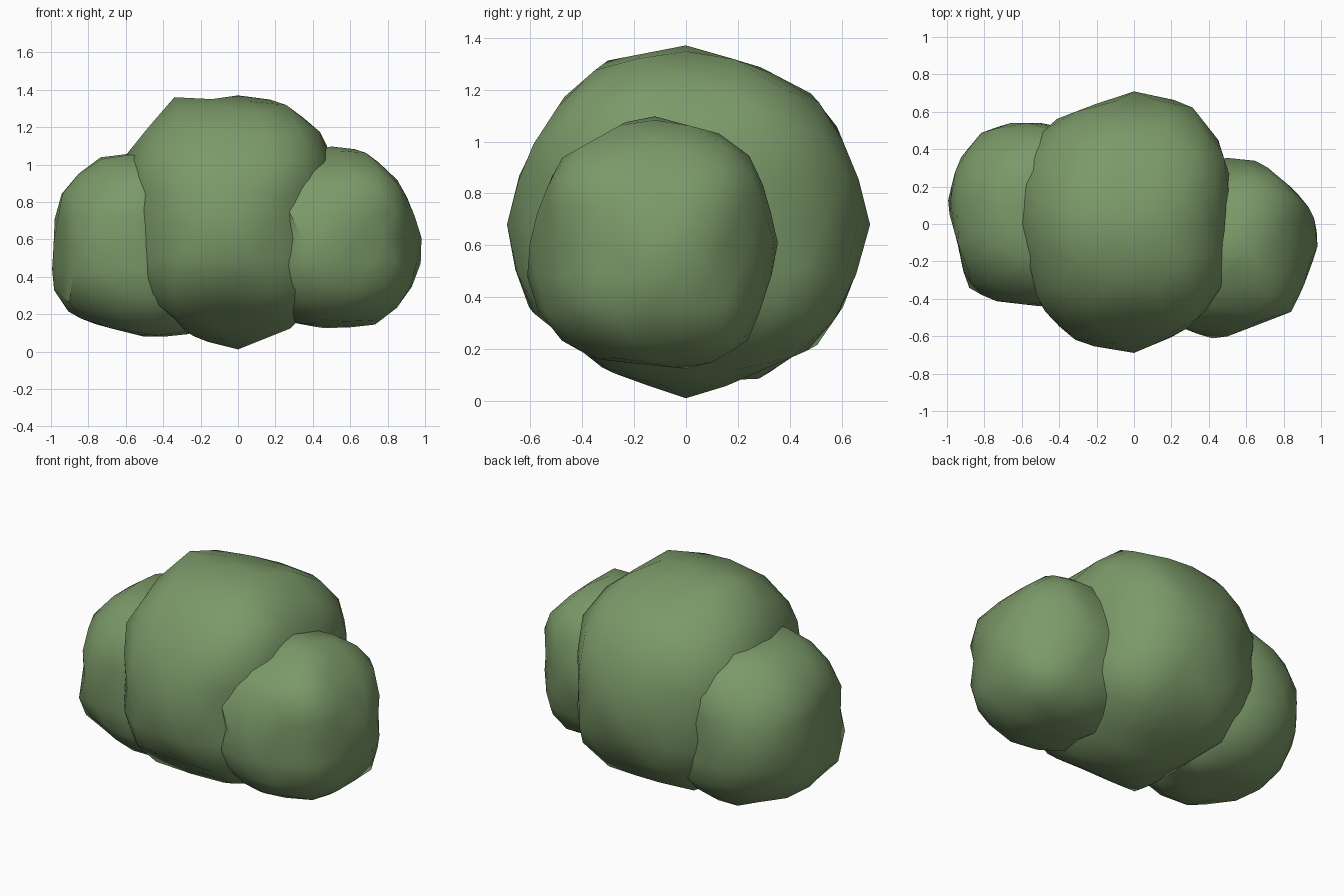
import bpy, bmesh, math
from mathutils import Vector

leaf = bpy.data.materials.new("leaf_green")
leaf.diffuse_color = (0.20, 0.32, 0.14, 1)


def reach(outline, c, d):
    """Distance from c along 2D direction d to a closed outline."""
    best = 0
    for p, q in zip(outline, outline[1:] + outline[:1]):
        a = Vector(p) - c
        e = Vector(q) - Vector(p)
        den = d.x * e.y - d.y * e.x
        if abs(den) < 1e-9:
            continue
        t = (a.x * e.y - a.y * e.x) / den
        s = (a.x * d.y - a.y * d.x) / den
        if t > 0 and -1e-6 <= s <= 1 + 1e-6:
            best = max(best, t)
    return best or 9


def clump(name, centre, limit, profiles, bumps=()):
    """Ico sphere trimmed to its outlines; bumps are points that stick out past the limit."""
    c = Vector(centre)
    bm = bmesh.new()
    bmesh.ops.create_icosphere(bm, subdivisions=3, radius=1)
    for v in bm.verts:
        d = v.co.normalized()
        r = limit
        for b in bumps:
            off = Vector(b) - c
            if d.dot(off.normalized()) > 0.97:
                r = max(r, off.length)
        for (i, j), outline in profiles.items():
            d2 = Vector((d[i], d[j]))
            if d2.length > 0.05:
                r = min(r, reach(outline, Vector((c[i], c[j])), d2))
        v.co = c + d * r
    me = bpy.data.meshes.new(name)
    bm.to_mesh(me)
    bm.free()
    me.materials.append(leaf)
    ob = bpy.data.objects.new(name, me)
    bpy.context.collection.objects.link(ob)
    bpy.ops.object.select_all(action='DESELECT')
    ob.select_set(True)
    bpy.context.view_layer.objects.active = ob
    bpy.ops.object.shade_smooth_by_angle(angle=math.radians(35))


FRONT, SIDE, TOP = (0, 2), (1, 2), (0, 1)

# Large middle clump
clump("middle_foliage", (0, 0, 0.68), 0.72, {
    FRONT: [(-0.03, 0), (0.32, 0.14), (0.52, 0.4), (0.57, 0.7), (0.49, 1.07), (0.43, 1.19),
            (0.23, 1.34), (0, 1.37), (-0.35, 1.36), (-0.6, 1.05), (-0.61, 0.7), (-0.5, 0.3), (-0.28, 0.1)],
    SIDE: [(0.02, 0), (0.5, 0.21), (0.63, 0.4), (0.72, 0.72), (0.58, 1.06), (0.49, 1.18), (0.28, 1.29),
           (0, 1.37), (-0.31, 1.31), (-0.47, 1.17), (-0.6, 0.97), (-0.72, 0.68), (-0.6, 0.35), (-0.31, 0.12)],
    TOP: [(0, 0.72), (0.3, 0.64), (0.45, 0.45), (0.53, 0.2), (0.54, 0), (0.45, -0.4), (0.26, -0.58),
          (-0.05, -0.71), (-0.34, -0.61), (-0.52, -0.42), (-0.6, 0), (-0.59, 0.3), (-0.47, 0.54)]},
      bumps=[(-0.35, 0, 1.36)])

# Left clump
clump("left_foliage", (-0.5, 0.05, 0.57), 0.54, {
    FRONT: [(-1, 0.29), (-1, 0.6), (-0.96, 0.82), (-0.88, 0.93), (-0.72, 1.05), (-0.5, 1.06),
            (-0.15, 0.93), (0, 0.57), (-0.27, 0.08), (-0.5, 0.08), (-0.7, 0.13), (-0.88, 0.18)],
    TOP: [(-1, 0.1), (-0.93, -0.15), (-0.9, -0.33), (-0.76, -0.41), (-0.5, -0.44), (-0.15, -0.3),
          (0, 0.05), (-0.15, 0.4), (-0.46, 0.54), (-0.75, 0.54), (-0.89, 0.44), (-0.96, 0.27)]},
      bumps=[(-0.91, -0.32, 0.38)])

# Right clump
clump("right_foliage", (0.5, -0.12, 0.61), 0.52, {
    FRONT: [(0.48, 1.11), (0.69, 1.07), (0.86, 0.91), (0.93, 0.77), (1, 0.55), (0.95, 0.38),
            (0.85, 0.22), (0.74, 0.14), (0.48, 0.12), (0.27, 0.16), (0.03, 0.6), (0.15, 0.95)],
    SIDE: [(-0.17, 1.11), (0.13, 1.03), (0.25, 0.94), (0.31, 0.8), (0.36, 0.58), (0.25, 0.24),
           (0.05, 0.12), (-0.33, 0.16), (-0.47, 0.21), (-0.61, 0.35), (-0.62, 0.61), (-0.49, 0.93)],
    TOP: [(1, -0.08), (0.95, 0.07), (0.86, 0.18), (0.68, 0.33), (0.52, 0.37), (0.2, 0.3),
          (0.03, -0.1), (0.28, -0.57), (0.45, -0.62), (0.84, -0.47), (0.9, -0.35)]},
      bumps=[(0.8, 0.2, 0.25)])
